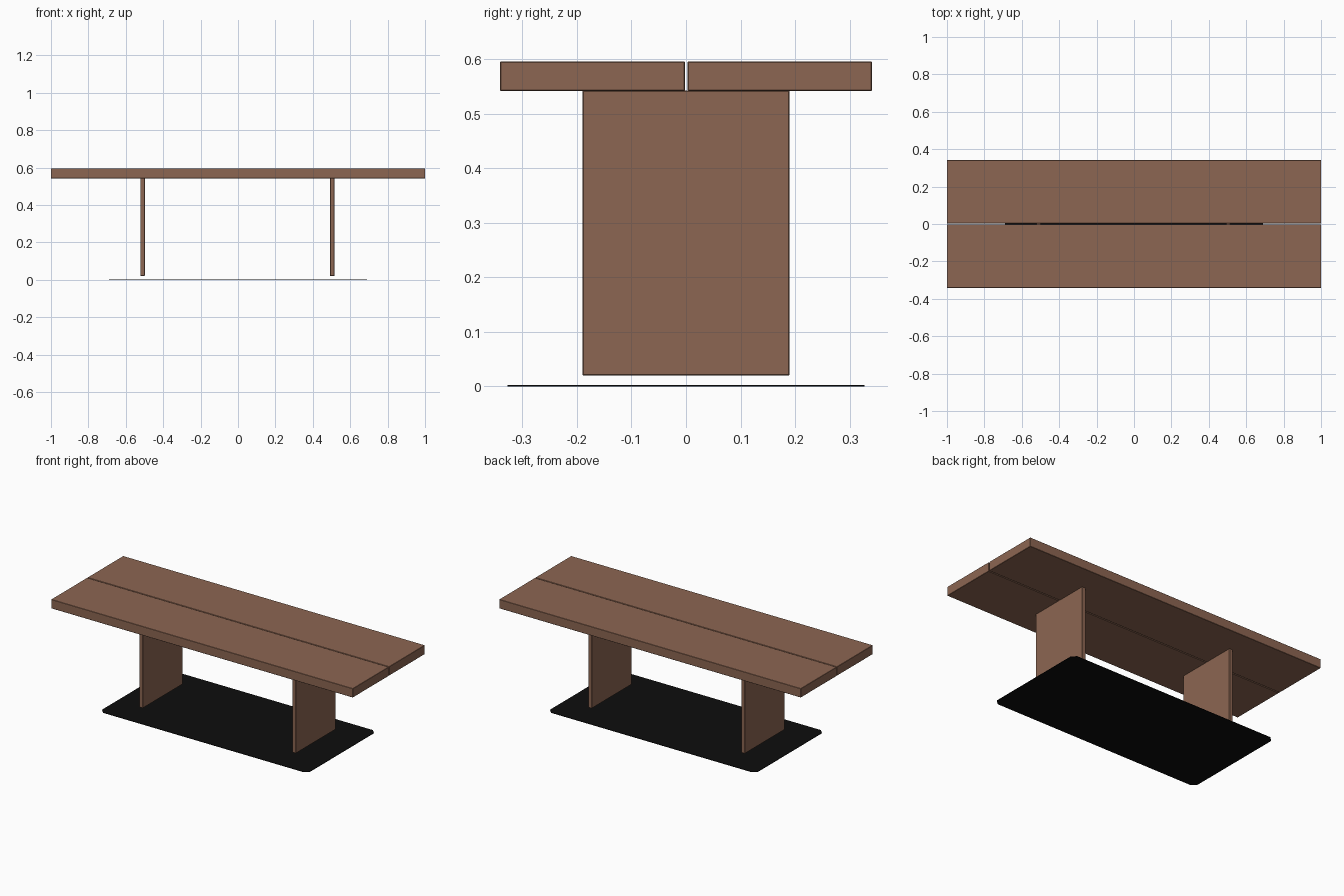
import bpy, bmesh

if "Cube" in bpy.data.objects:
    bpy.data.objects.remove(bpy.data.objects["Cube"])


def material(name, rgb):
    m = bpy.data.materials.new(name)
    m.diffuse_color = (*rgb, 1.0)
    m.use_nodes = True
    m.node_tree.nodes["Principled BSDF"].inputs["Base Color"].default_value = m.diffuse_color
    return m


WOOD = material("brown wood", (0.265, 0.133, 0.084))
BLACK = material("black", (0.004, 0.004, 0.004))


def add_object(name, bm, mat):
    bmesh.ops.recalc_face_normals(bm, faces=bm.faces)
    mesh = bpy.data.meshes.new(name)
    bm.to_mesh(mesh)
    bm.free()
    mesh.materials.append(mat)
    ob = bpy.data.objects.new(name, mesh)
    bpy.context.collection.objects.link(ob)
    return ob


def box(name, x, y, z, mat, bevel=0.0):
    """Box spanning the (min, max) ranges x, y, z."""
    bm = bmesh.new()
    bmesh.ops.create_cube(bm, size=1.0)
    for v in bm.verts:
        for i, (lo, hi) in enumerate((x, y, z)):
            v.co[i] = hi if v.co[i] > 0 else lo
    ob = add_object(name, bm, mat)
    if bevel:
        mod = ob.modifiers.new("soft edges", "BEVEL")
        mod.width = bevel
        mod.segments = 1
    return ob


# Table top: two long planks with a narrow gap between them
box("front_plank", (-1, 1), (-0.341, -0.002), (0.542, 0.596), WOOD, 0.0015)
box("back_plank", (-1, 1), (0.003, 0.341), (0.542, 0.596), WOOD, 0.0015)

# Panel legs, stopping just above the base sheet
for name, x in (("left_leg", -0.51), ("right_leg", 0.504)):
    box(name, (x - 0.012, x + 0.012), (-0.19, 0.19), (0.02, 0.543), WOOD, 0.002)

# Thin black base sheet with clipped corners
hx, hy, c = 0.69, 0.327, 0.025
outline = [(-hx + c, -hy), (hx - c, -hy), (hx, -hy + c), (hx, hy - c),
           (hx - c, hy), (-hx + c, hy), (-hx, hy - c), (-hx, -hy + c)]
bm = bmesh.new()
face = bm.faces.new([bm.verts.new((x, y, 0)) for x, y in outline])
top = bmesh.ops.extrude_face_region(bm, geom=[face])["geom"]
bmesh.ops.translate(bm, vec=(0, 0, 0.003),
                    verts=[g for g in top if isinstance(g, bmesh.types.BMVert)])
add_object("base_sheet", bm, BLACK)
